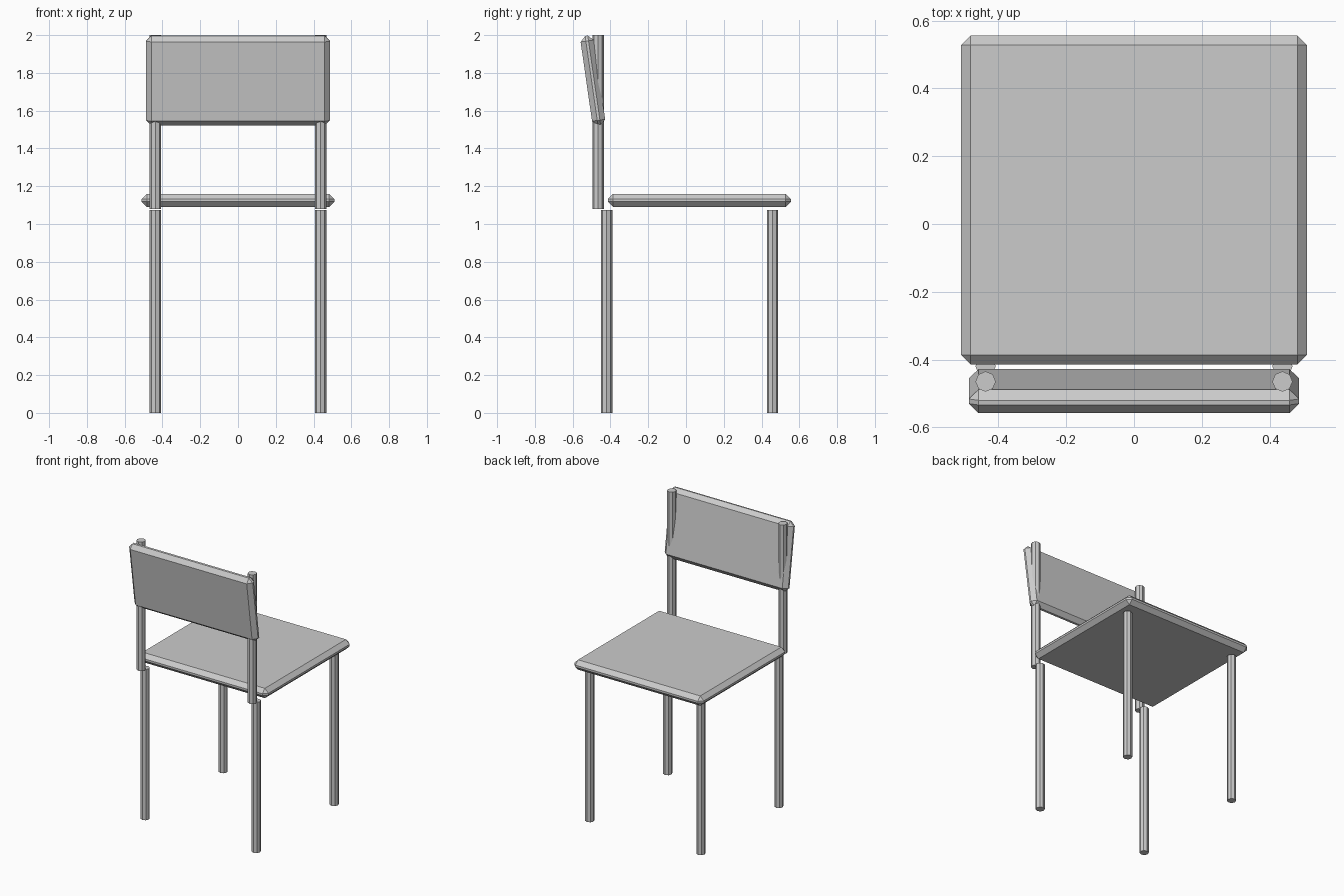
import bpy, math

default = bpy.data.objects.get("Cube")
if default:
    bpy.data.objects.remove(default, do_unlink=True)

# One plain grey for the whole chair
grey = bpy.data.materials.new("light_grey")
grey.use_nodes = True
colour = (0.6, 0.6, 0.6, 1)
grey.diffuse_color = colour
grey.node_tree.nodes["Principled BSDF"].inputs["Base Color"].default_value = colour


def finish(name):
    obj = bpy.context.object
    obj.name = name
    obj.data.materials.append(grey)
    return obj


def panel(name, size, location, tilt=0):
    """Box with chamfered edges and corners."""
    bpy.ops.mesh.primitive_cube_add(size=1, location=location)
    obj = finish(name)
    obj.scale = size
    bpy.ops.object.transform_apply(location=False, rotation=False, scale=True)
    obj.rotation_euler.x = math.radians(tilt)
    bevel = obj.modifiers.new("chamfer", "BEVEL")
    bevel.width = 0.028
    bevel.segments = 1
    bevel.limit_method = "NONE"


def rod(name, x, y, bottom, top):
    """Eight-sided upright."""
    bpy.ops.mesh.primitive_cylinder_add(
        vertices=8, radius=0.03, depth=top - bottom,
        location=(x, y, (bottom + top) / 2))
    finish(name)


# Seat and tilted backrest
panel("seat", (1.02, 0.97, 0.07), (0, 0.071, 1.125))
panel("backrest", (0.974, 0.07, 0.48), (0, -0.493, 1.759), 8.2)

# Legs and the posts that carry the backrest
for side, x in (("left", 0.438), ("right", -0.438)):
    rod("front_leg_" + side, x, -0.42, 0, 1.075)
    rod("back_leg_" + side, x, 0.458, 0, 1.075)
    rod("backrest_post_" + side, x, -0.465, 1.08, 2)
